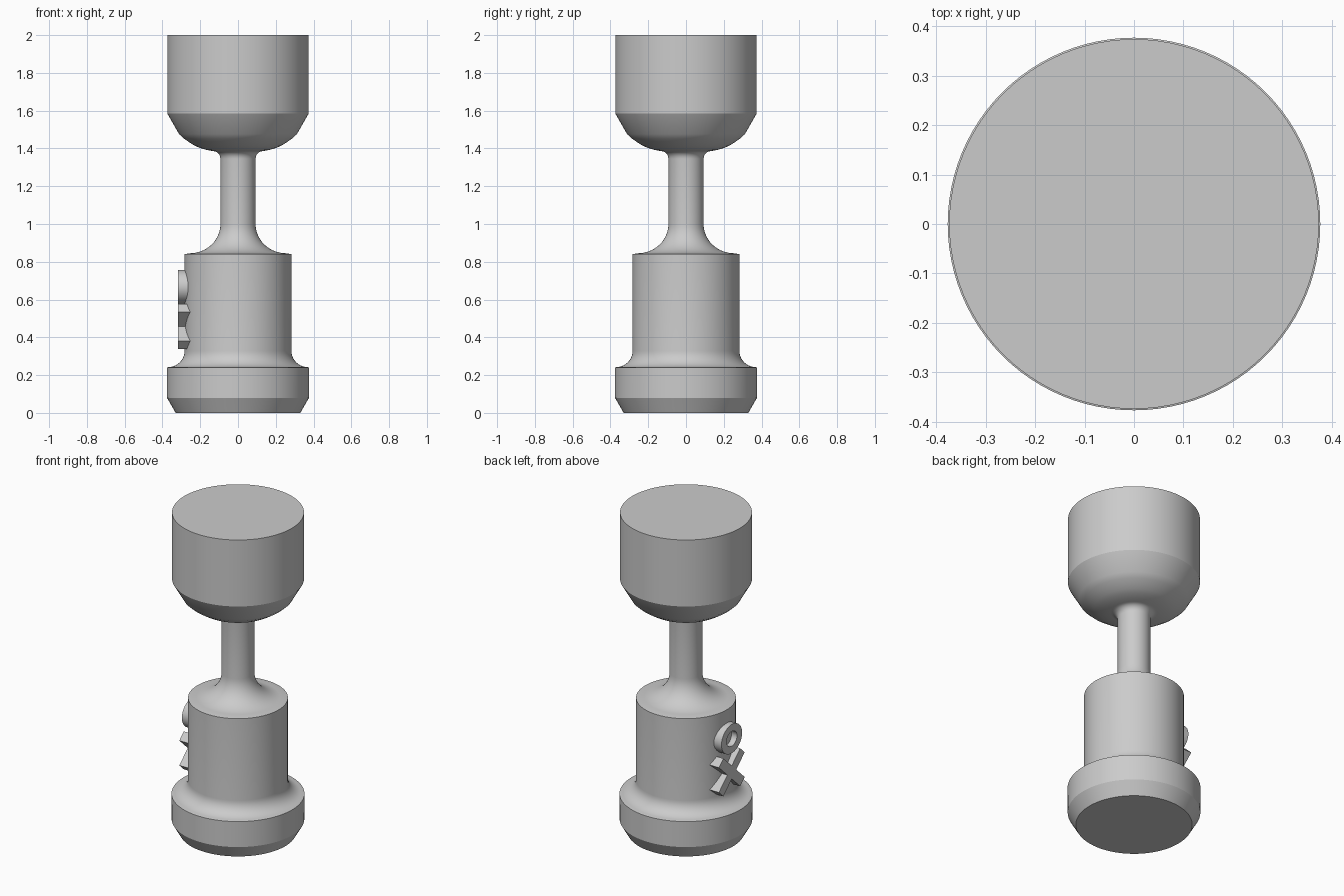
import bpy
import math
from mathutils import Matrix, Vector

if "Cube" in bpy.data.objects:
    bpy.data.objects.remove(bpy.data.objects["Cube"], do_unlink=True)

# Single grey finish
grey = bpy.data.materials.new("plain grey")
grey.use_nodes = True
colour = (0.6, 0.6, 0.6, 1.0)
grey.diffuse_color = colour
grey.node_tree.nodes["Principled BSDF"].inputs["Base Color"].default_value = colour


def make_object(name, verts, faces):
    mesh = bpy.data.meshes.new(name)
    mesh.from_pydata(verts, [], faces)
    mesh.materials.append(grey)
    obj = bpy.data.objects.new(name, mesh)
    bpy.context.collection.objects.link(obj)
    bpy.ops.object.select_all(action='DESELECT')
    obj.select_set(True)
    bpy.context.view_layer.objects.active = obj
    bpy.ops.object.shade_smooth_by_angle(angle=math.radians(28))


def lathe(name, profile, steps=96, closed=False, matrix=Matrix()):
    """Spin a (radius, height) profile about z; cap the ends unless closed."""
    n = len(profile)
    verts = []
    for i in range(steps):
        a = math.tau * i / steps
        verts += [matrix @ Vector((r * math.cos(a), r * math.sin(a), z))
                  for r, z in profile]
    faces = []
    for i in range(steps):
        j = (i + 1) % steps
        for k in range(n if closed else n - 1):
            m = (k + 1) % n
            faces.append((i * n + k, j * n + k, j * n + m, i * n + m))
    if not closed:
        faces.append([i * n for i in reversed(range(steps))])
        faces.append([i * n + n - 1 for i in range(steps)])
    make_object(name, verts, faces)


def arc(cx, cz, rx, rz, start, end, count=10):
    angles = [math.radians(start + (end - start) * i / count) for i in range(count + 1)]
    return [(cx + rx * math.cos(a), cz + rz * math.sin(a)) for a in angles]


# Turned body: chamfered foot, coved shoulder, barrel, stem and cup
foot = [(0.33, 0), (0.376, 0.08), (0.377, 0.24)]
foot_cove = arc(0.37, 0.328, 0.087, 0.086, 270, 180)
stem_cove = arc(0.255, 1.0, 0.162, 0.155, 270, 180, 14)
cup_neck = arc(0.132, 1.345, 0.039, 0.041, 180, 90, 6)
cup = [(0.165, 1.392), (0.2, 1.402), (0.228, 1.414), (0.254, 1.43),
       (0.285, 1.451), (0.312, 1.476), (0.374, 1.584), (0.374, 2.0)]
lathe("turned_body",
      foot + foot_cove + [(0.283, 0.84)] + stem_cove + cup_neck + cup)

# Raised emblem on the right side: a slightly oval ring above a diagonal cross
OUT, DEEP = 0.317, 0.21
side = Matrix.Translation((0, 0, 0.667)) @ Matrix.Rotation(-math.pi / 2, 4, 'Y')
oval = Matrix.Diagonal((0.92, 1.04, 1, 1))
lathe("emblem_ring", [(0.05, DEEP), (0.098, DEEP), (0.098, OUT), (0.05, OUT)],
      steps=48, closed=True, matrix=side @ oval)

# Cross outline: one arm's corners repeated around the centre
half, reach = 0.03, 0.143
outline = []
for q in range(4):
    turn = Matrix.Rotation(math.radians(45 + 90 * q), 2)
    for corner in ((reach, -half), (reach, half), (half, half)):
        p = turn @ Vector(corner)
        outline.append((p.x * 1.04, p.y * 0.97 + 0.457))
count = len(outline)
verts = [(-x, y, z) for x in (DEEP, OUT) for y, z in outline]
faces = [list(range(count)), list(range(2 * count - 1, count - 1, -1))]
faces += [(i, i + count, (i + 1) % count + count, (i + 1) % count) for i in range(count)]
make_object("emblem_cross", verts, faces)
